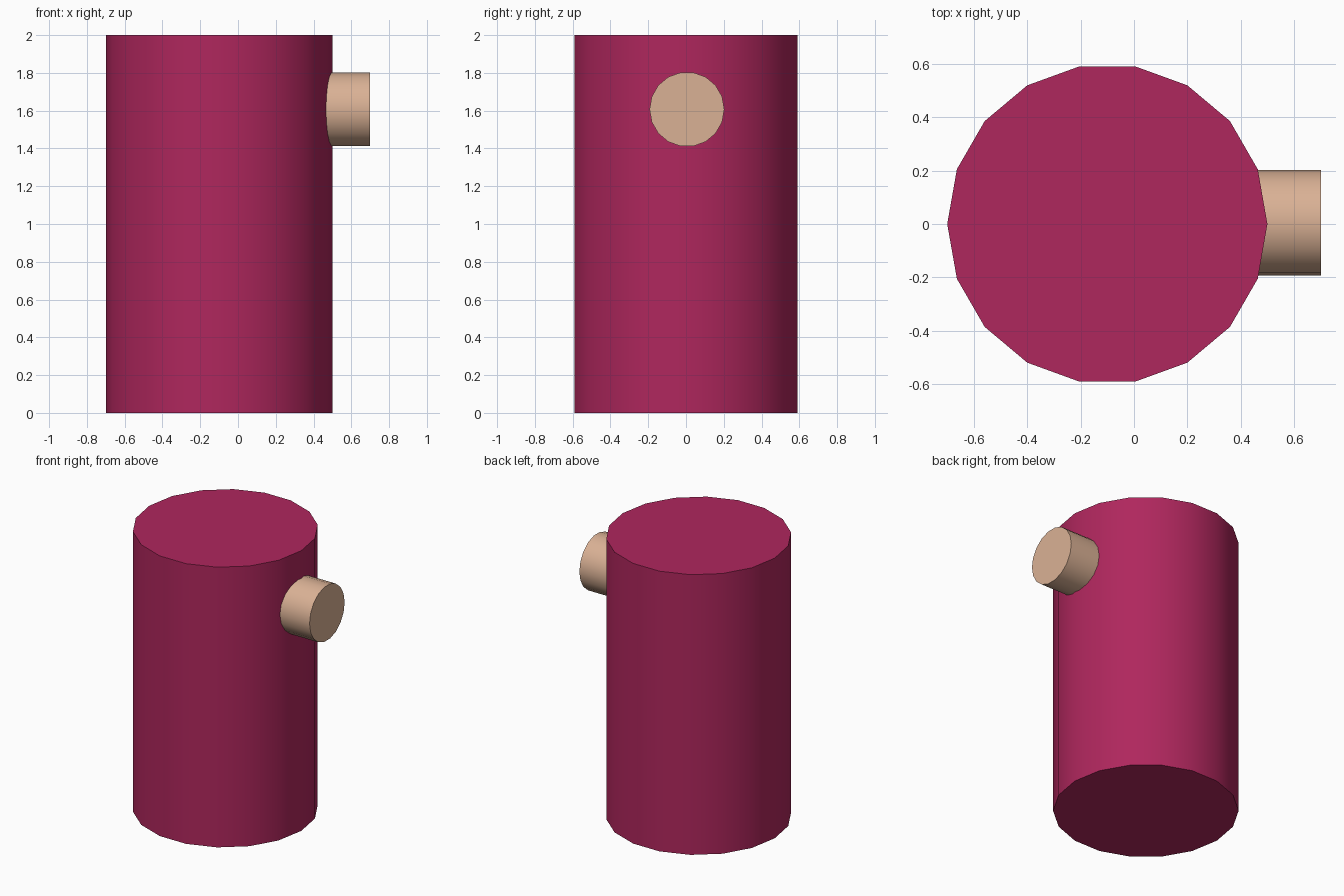
import bpy
from math import pi

if "Cube" in bpy.data.objects:
    bpy.data.objects.remove(bpy.data.objects["Cube"])


def cylinder(name, radius, depth, location, rotation, color):
    bpy.ops.mesh.primitive_cylinder_add(vertices=18, radius=radius, depth=depth,
                                        location=location, rotation=rotation)
    obj = bpy.context.object
    obj.name = name
    bpy.ops.object.shade_smooth_by_angle(angle=pi / 6)
    mat = bpy.data.materials.new(name + "_paint")
    mat.diffuse_color = color
    mat.use_nodes = True
    mat.node_tree.nodes["Principled BSDF"].inputs["Base Color"].default_value = mat.diffuse_color
    obj.data.materials.append(mat)
    return obj


# Upright body, with corners pointing along x
cylinder("body", 0.6, 2.0, (-0.1, 0, 1.0), (0, 0, pi / 2), (0.43, 0.02, 0.11, 1))

# Short side peg, its inner end sunk into the body
x_in, x_out = 0.4, 0.7
cylinder("side_peg", 0.198, x_out - x_in, ((x_in + x_out) / 2, 0.005, 1.607),
         (0, pi / 2, 0), (0.70, 0.44, 0.30, 1))
